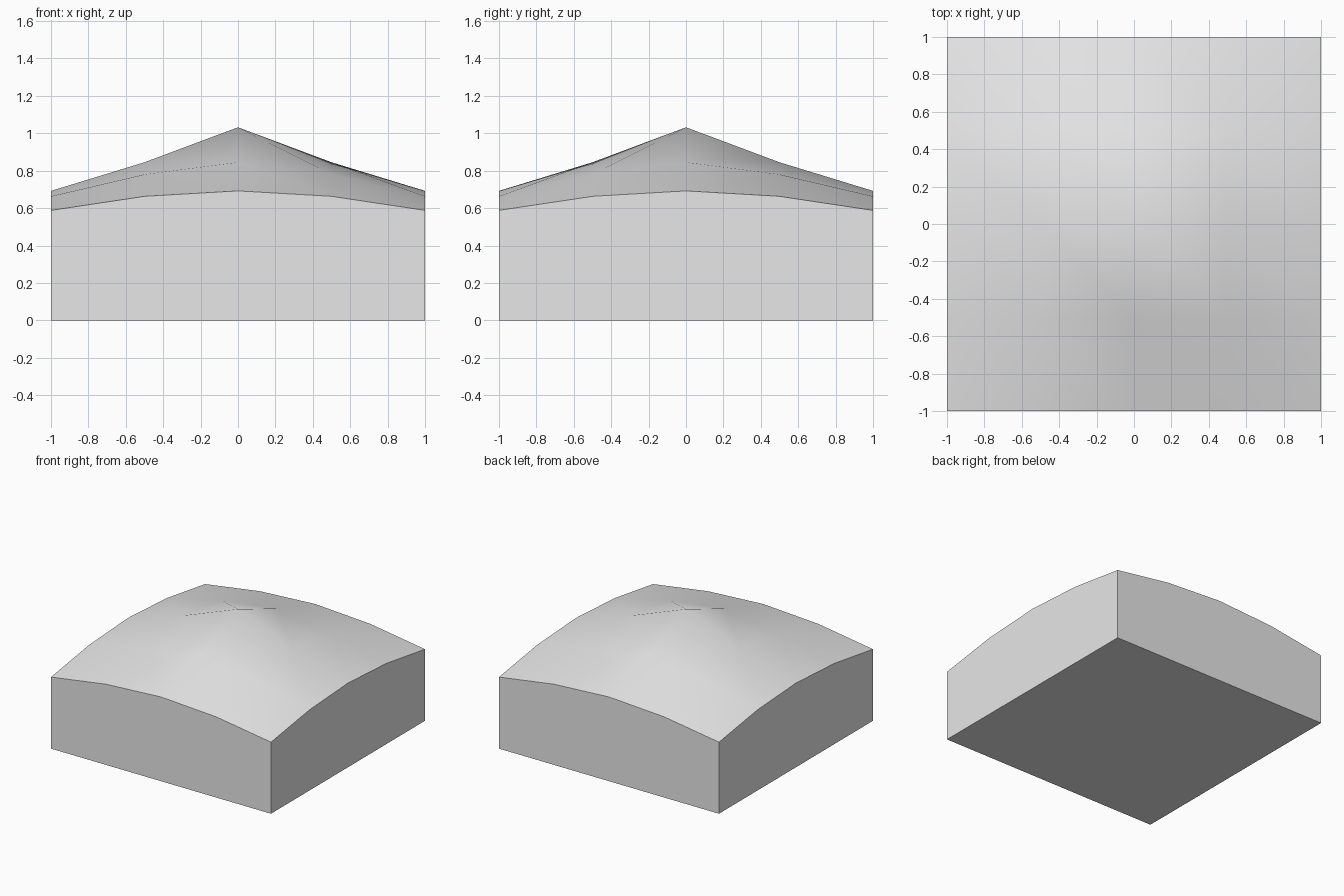
import bpy
import bmesh
import math

if "Cube" in bpy.data.objects:
    bpy.data.objects.remove(bpy.data.objects["Cube"], do_unlink=True)

# Light grey material
grey = bpy.data.materials.new("light_grey")
grey.use_nodes = True
colour = (0.8, 0.8, 0.8, 1)
grey.diffuse_color = colour
grey.node_tree.nodes["Principled BSDF"].inputs["Base Color"].default_value = colour

# Roof heights by distance from the centre lines, in half-unit steps
HEIGHTS = {(0, 0): 1.032, (0, 1): 0.845, (1, 1): 0.78,
           (0, 2): 0.692, (1, 2): 0.663, (2, 2): 0.588}
STEPS = range(-2, 3)


def roof_height(i, j):
    return HEIGHTS[tuple(sorted((abs(i), abs(j))))]


bm = bmesh.new()

# Peaked roof: a grid of squares, all split along the same diagonal
roof = {(i, j): bm.verts.new((i / 2, j / 2, roof_height(i, j)))
        for i in STEPS for j in STEPS}
for i in STEPS[:-1]:
    for j in STEPS[:-1]:
        a, b = roof[i, j], roof[i + 1, j]
        c, d = roof[i + 1, j + 1], roof[i, j + 1]
        bm.faces.new((a, b, d))
        bm.faces.new((b, c, d))

# Flat base
corners = [(-2, -2), (2, -2), (2, 2), (-2, 2)]
base = [bm.verts.new((i / 2, j / 2, 0)) for i, j in corners]
bm.faces.new(base[::-1])

# Four walls, each following the roof edge
for k, (start, end) in enumerate(zip(corners, corners[1:] + corners[:1])):
    di, dj = (end[0] - start[0]) // 4, (end[1] - start[1]) // 4
    edge = [roof[start[0] + di * n, start[1] + dj * n] for n in range(5)]
    bm.faces.new([base[k], base[(k + 1) % 4]] + edge[::-1])

bmesh.ops.recalc_face_normals(bm, faces=bm.faces)
mesh = bpy.data.meshes.new("peaked_block")
bm.to_mesh(mesh)
bm.free()
mesh.materials.append(grey)

block = bpy.data.objects.new("peaked_block", mesh)
bpy.context.collection.objects.link(block)

# Smooth roof, sharp rim and walls
bpy.ops.object.select_all(action='DESELECT')
block.select_set(True)
bpy.context.view_layer.objects.active = block
bpy.ops.object.shade_smooth_by_angle(angle=math.radians(45))
